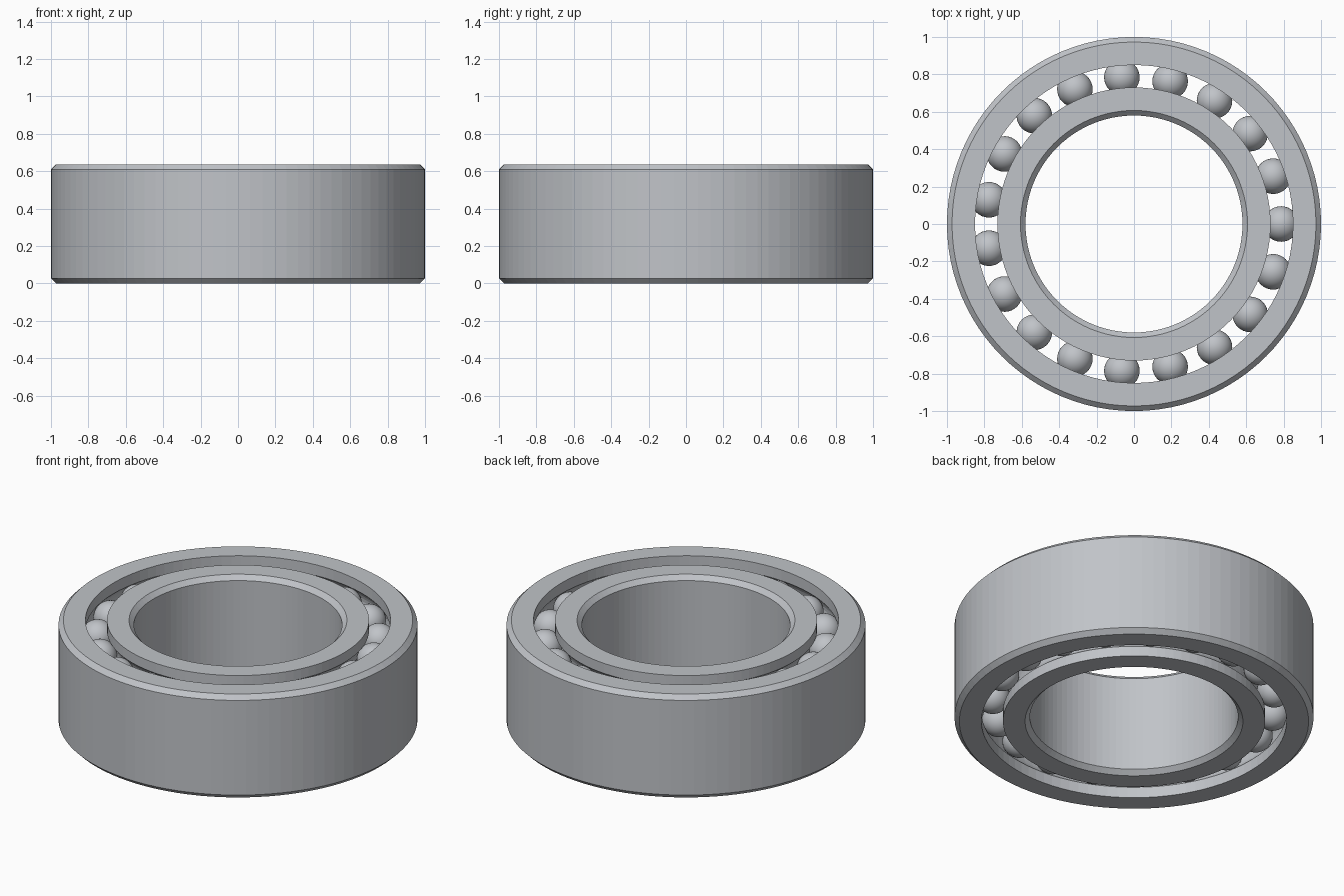
import bpy, bmesh, math
from mathutils import Matrix

if "Cube" in bpy.data.objects:
    bpy.data.objects.remove(bpy.data.objects["Cube"])

HEIGHT = 0.636
CHAMFER = 0.027
PITCH = 0.787        # radius of the ball circle
BALL = 0.095
BALLS = 19
SEGMENTS = 96
ROWS = (0.14, HEIGHT - 0.14)

steel = bpy.data.materials.new("steel grey")
steel.use_nodes = True
colour = (0.53, 0.55, 0.58, 1)
steel.diffuse_color = colour
steel.node_tree.nodes["Principled BSDF"].inputs["Base Color"].default_value = colour


def make_object(name, bm):
    mesh = bpy.data.meshes.new(name)
    bm.to_mesh(mesh)
    bm.free()
    mesh.materials.append(steel)
    obj = bpy.data.objects.new(name, mesh)
    bpy.context.collection.objects.link(obj)
    return obj


def ring(name, plain, raced):
    """Revolve a ring: chamfered at radius plain, ball grooves at radius raced."""
    side = 1 if plain > raced else -1
    profile = [(raced, 0), (plain - side * CHAMFER, 0), (plain, CHAMFER),
               (plain, HEIGHT - CHAMFER), (plain - side * CHAMFER, HEIGHT), (raced, HEIGHT)]
    # Race grooves, from the top row down
    groove = BALL + 0.002
    half = math.acos(abs(raced - PITCH) / groove)
    for z in reversed(ROWS):
        for i in range(9):
            a = half - 2 * half * i / 8
            profile.append((PITCH + side * groove * math.cos(a), z + groove * math.sin(a)))

    bm = bmesh.new()
    loops = []
    for s in range(SEGMENTS):
        t = math.tau * s / SEGMENTS
        loops.append([bm.verts.new((r * math.cos(t), r * math.sin(t), z)) for r, z in profile])
    n = len(profile)
    for s in range(SEGMENTS):
        a, b = loops[s], loops[(s + 1) % SEGMENTS]
        for i in range(n):
            j = (i + 1) % n
            bm.faces.new((a[i], b[i], b[j], a[j]))
    bmesh.ops.recalc_face_normals(bm, faces=bm.faces)
    return make_object(name, bm)


# Outer and inner rings
ring("outer_ring", 1.0, 0.85)
ring("inner_ring", 0.58, 0.73)

# Two aligned rows of balls
for name, z in zip(("lower_balls", "upper_balls"), ROWS):
    bm = bmesh.new()
    for k in range(BALLS):
        t = math.tau * k / BALLS
        place = Matrix.Translation((PITCH * math.cos(t), PITCH * math.sin(t), z))
        bmesh.ops.create_uvsphere(bm, u_segments=32, v_segments=20, radius=BALL, matrix=place)
    for f in bm.faces:
        f.smooth = True
    make_object(name, bm)
